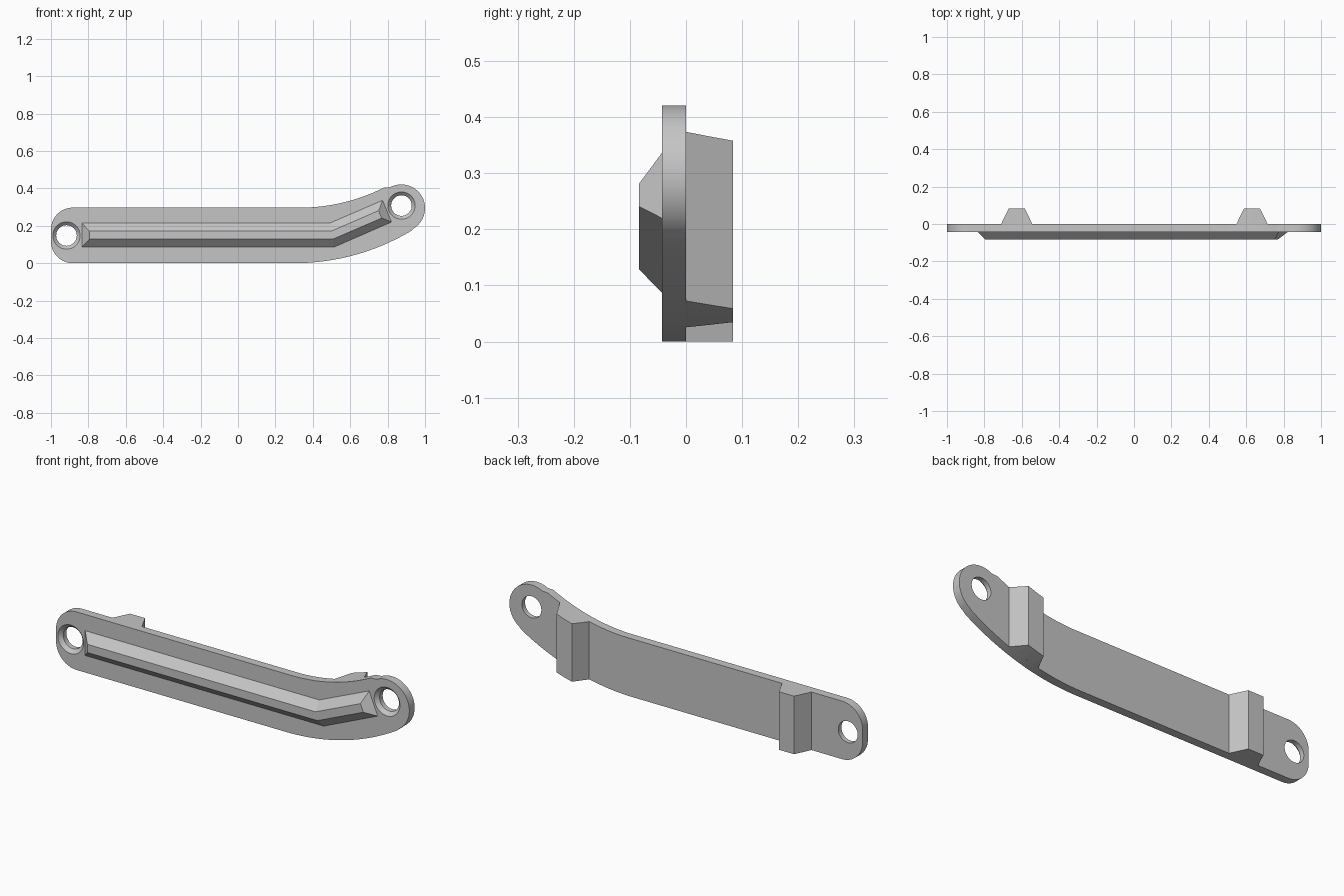
import bpy, bmesh
from math import sin, cos, pi, sqrt, asin, radians

if "Cube" in bpy.data.objects:
    bpy.data.objects.remove(bpy.data.objects["Cube"])

grey = bpy.data.materials.new("light grey")
grey.use_nodes = True
GREY = (0.56, 0.56, 0.56, 1)
grey.diffuse_color = GREY
grey.node_tree.nodes["Principled BSDF"].inputs["Base Color"].default_value = GREY

FRONT, HEIGHT = -0.043, 0.297
HOLES = [(-0.917, 0.148), (0.874, 0.308)]


def sweep_up(x, start, radius):
    """Rise of an arc that leaves the horizontal at start."""
    d = max(0, x - start)
    return radius - sqrt(radius ** 2 - d ** 2)


def top_edge(x):
    return HEIGHT + sweep_up(x, 0.33, 1.0)


def bottom_edge(x):
    return sweep_up(x, 0.3, 1.22)


def arc(cx, cz, r, a0, a1, n=16):
    return [(cx + r * cos(radians(a0 + (a1 - a0) * i / n)),
             cz + r * sin(radians(a0 + (a1 - a0) * i / n))) for i in range(n + 1)]


def loft(name, rings):
    """Join equal closed rings of points and cap both ends."""
    bm = bmesh.new()
    loops = [[bm.verts.new(p) for p in ring] for ring in rings]
    for a, b in zip(loops, loops[1:]):
        for i in range(len(a)):
            j = (i + 1) % len(a)
            bm.faces.new((a[i], a[j], b[j], b[i]))
    bm.faces.new(loops[0])
    bm.faces.new(loops[-1])
    bmesh.ops.recalc_face_normals(bm, faces=bm.faces)
    mesh = bpy.data.meshes.new(name)
    bm.to_mesh(mesh)
    bm.free()
    mesh.materials.append(grey)
    obj = bpy.data.objects.new(name, mesh)
    bpy.context.collection.objects.link(obj)
    return obj


# Plate outline: rounded left end, curved arm, round right end
r = 0.117
outline = arc(r - 1, r, r, 270, 180) + arc(r - 1, HEIGHT - r, r, 180, 90)
steps = 20
outline += [(x, top_edge(x)) for x in (0.33 + 0.475 * i / steps for i in range(steps))]
outline += arc(0.873, 0.294, 0.127, 118, -56, 32)
outline += [(x, bottom_edge(x)) for x in (0.93 - 0.63 * i / steps for i in range(steps + 1))]
plate = loft("plate", [[(x, y, z) for x, z in outline] for y in (FRONT, 0)])

# Countersunk screw holes
for cx, cz in HOLES:
    profile = [(0.083, FRONT - 0.01), (0.055, FRONT + 0.018), (0.055, 0.02)]
    cutter = loft("hole_cutter", [[(x, y, z) for x, z in arc(cx, cz, rad, 0, 360, 40)[:-1]]
                                  for rad, y in profile])
    cutter.hide_render = True
    mod = plate.modifiers.new("hole", 'BOOLEAN')
    mod.operation, mod.solver, mod.object = 'DIFFERENCE', 'EXACT', cutter
    bpy.context.view_layer.objects.active = plate
    bpy.ops.object.modifier_apply(modifier=mod.name)
    bpy.data.objects.remove(cutter)

bpy.ops.object.select_all(action='DESELECT')
plate.select_set(True)
bpy.context.view_layer.objects.active = plate
bpy.ops.object.shade_smooth_by_angle(angle=radians(30))

# Bevelled ridge on the front, bent towards the right end
base = [(-0.835, 0.087), (0.516, 0.087), (0.821, 0.22),
        (0.773, 0.336), (0.49, 0.214), (-0.835, 0.214)]
crest = [(-0.794, 0.129), (0.508, 0.129), (0.768, 0.241),
         (0.752, 0.281), (0.498, 0.171), (-0.794, 0.171)]
loft("front_ridge", [[(x, FRONT, z) for x, z in base],
                     [(x, -0.084, z) for x, z in crest]])

# Tapered lugs on the back, trimmed to the plate's edges
for name, cx in (("right_lug", -0.627), ("left_lug", 0.631)):
    half, flat, depth = 0.083, 0.043, 0.083
    rings = []
    for d in (-half, -0.063, -flat, 0, flat, 0.063, half):
        y = depth * min(1, (half - abs(d)) / (half - flat)) + 0.0005
        x = cx + d
        lo, hi = bottom_edge(x), top_edge(x)
        rings.append([(x, 0, lo), (x, y, lo), (x, y, hi), (x, 0, hi)])
    loft(name, rings)
